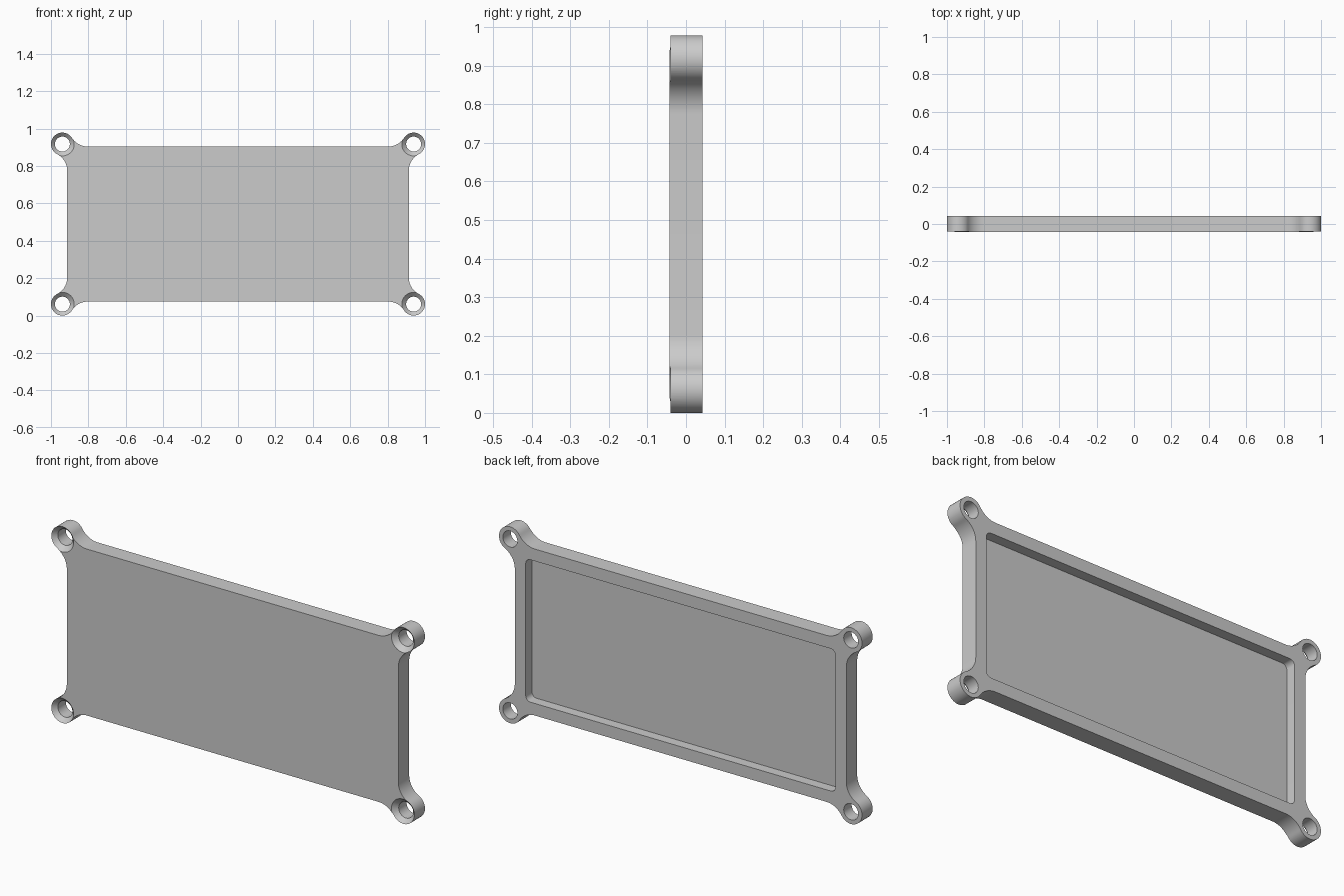
import bpy, bmesh
from math import pi, tau, sqrt, atan2, cos, sin, radians

old = bpy.data.objects.get("Cube")
if old:
    bpy.data.objects.remove(old, do_unlink=True)

MID_Z = 0.489                 # height of the plate centre
T = 0.043                     # half thickness
W, H = 0.913, 0.4145          # half size of the plate
BX, BZ, BR = 0.939, 0.428, 0.061   # corner boss centre and radius
FILLET = 0.1
HOLE, SINK = 0.04, 0.0635     # screw hole and countersink radii
RIM, POCKET_DEPTH, POCKET_R = 0.06, 0.05, 0.025

grey = bpy.data.materials.new("plain grey")
grey.use_nodes = True
colour = (0.6, 0.6, 0.6, 1)
grey.diffuse_color = colour
grey.node_tree.nodes["Principled BSDF"].inputs["Base Color"].default_value = colour


def arc(cx, cz, r, a0, a1, n):
    return [(cx + r * cos(a0 + (a1 - a0) * i / n),
             cz + r * sin(a0 + (a1 - a0) * i / n)) for i in range(n + 1)]


def four_corners(quarter):
    """Mirror one corner outline into a closed loop."""
    back = quarter[::-1]
    return (quarter + [(-x, z) for x, z in back]
            + [(-x, -z) for x, z in quarter] + [(x, -z) for x, z in back])


def loft(name, sections):
    """Closed solid through (y, outline) sections."""
    bm = bmesh.new()
    rings = [[bm.verts.new((x, y, z + MID_Z)) for x, z in pts] for y, pts in sections]
    n = len(rings[0])
    for a, b in zip(rings, rings[1:]):
        for i in range(n):
            j = (i + 1) % n
            bm.faces.new((a[i], a[j], b[j], b[i]))
    bm.faces.new(rings[0])
    bm.faces.new(rings[-1])
    bmesh.ops.recalc_face_normals(bm, faces=bm.faces)
    mesh = bpy.data.meshes.new(name)
    bm.to_mesh(mesh)
    bm.free()
    mesh.materials.append(grey)
    obj = bpy.data.objects.new(name, mesh)
    bpy.context.collection.objects.link(obj)
    return obj


# Plate outline: each boss blends into both edges with a concave fillet
reach = FILLET + BR
side_z = BZ - sqrt(reach ** 2 - (W + FILLET - BX) ** 2)
top_x = BX - sqrt(reach ** 2 - (H + FILLET - BZ) ** 2)
a_side = atan2(BZ - side_z, BX - W - FILLET)
a_top = atan2(BZ - H - FILLET, BX - top_x)
corner = (arc(W + FILLET, side_z, FILLET, pi, a_side, 12)
          + arc(BX, BZ, BR, a_side - pi, a_top + pi, 32)[1:]
          + arc(top_x, H + FILLET, FILLET, a_top, -pi / 2, 12)[1:])
outline = four_corners(corner)
plate = loft("cover_plate", [(-T, outline), (T, outline)])

# Recess in the back
px, pz = W - RIM - POCKET_R, H - RIM - POCKET_R
recess = four_corners(arc(px, pz, POCKET_R, 0, pi / 2, 8))
cutters = [loft("recess_cutter", [(T - POCKET_DEPTH, recess), (T + 0.05, recess)])]

# Countersunk screw holes
extra = 0.01
for sx in (-1, 1):
    for sz in (-1, 1):
        rings = [(y, arc(sx * BX, sz * BZ, r, 0, tau, 48)[:-1]) for y, r in
                 ((T + 0.05, HOLE), (-T + SINK - HOLE, HOLE), (-T - extra, SINK + extra))]
        cutters.append(loft("screw_hole_cutter", rings))

bpy.ops.object.select_all(action='DESELECT')
bpy.context.view_layer.objects.active = plate
plate.select_set(True)
for cutter in cutters:
    cutter.hide_render = True
    mod = plate.modifiers.new("cut", 'BOOLEAN')
    mod.operation = 'DIFFERENCE'
    mod.solver = 'EXACT'
    mod.object = cutter
    bpy.ops.object.modifier_apply(modifier=mod.name)
    bpy.data.objects.remove(cutter, do_unlink=True)

bpy.ops.object.shade_smooth_by_angle(angle=radians(30))
